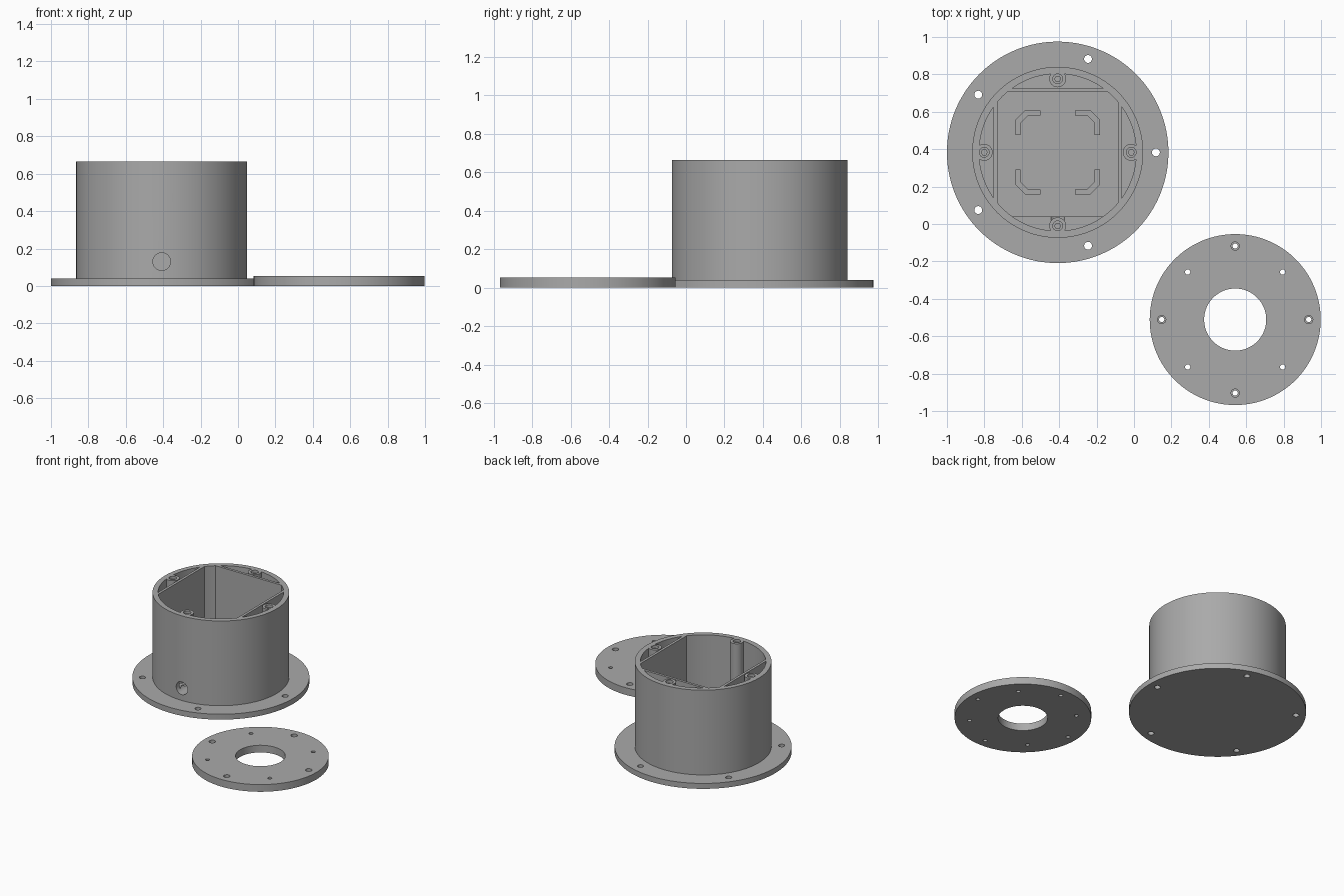
import bpy, bmesh, math

if "Cube" in bpy.data.objects:
    bpy.data.objects.remove(bpy.data.objects["Cube"])

grey = bpy.data.materials.new("plain grey")
grey.diffuse_color = (0.40, 0.40, 0.40, 1)
grey.use_nodes = True
grey.node_tree.nodes["Principled BSDF"].inputs["Base Color"].default_value = grey.diffuse_color

CX, CY = -0.408, 0.383      # housing centre
LX, LY = 0.541, -0.511      # cover centre
H = 0.665                   # housing height
FLOOR = 0.04
POST = 0.393                # screw circle radius


def finish(bm, name):
    bmesh.ops.recalc_face_normals(bm, faces=bm.faces)
    me = bpy.data.meshes.new(name)
    bm.to_mesh(me)
    bm.free()
    me.materials.append(grey)
    ob = bpy.data.objects.new(name, me)
    bpy.context.collection.objects.link(ob)
    return ob


def prism(name, pts, z0, z1):
    bm = bmesh.new()
    face = bm.faces.new([bm.verts.new((x, y, z0)) for x, y in pts])
    ext = bmesh.ops.extrude_face_region(bm, geom=[face])
    top = [v for v in ext["geom"] if isinstance(v, bmesh.types.BMVert)]
    bmesh.ops.translate(bm, verts=top, vec=(0, 0, z1 - z0))
    return finish(bm, name)


def disc(name, x, y, r, z0, z1, n=32):
    pts = [(x + r * math.cos(2 * math.pi * i / n), y + r * math.sin(2 * math.pi * i / n))
           for i in range(n)]
    return prism(name, pts, z0, z1)


def box(name, x0, x1, y0, y1, z0, z1):
    return prism(name, [(x0, y0), (x1, y0), (x1, y1), (x0, y1)], z0, z1)


def combine(target, tool, op):
    m = target.modifiers.new("cut", 'BOOLEAN')
    m.operation, m.solver, m.object = op, 'EXACT', tool
    bpy.context.view_layer.objects.active = target
    bpy.ops.object.modifier_apply(modifier=m.name)
    bpy.data.objects.remove(tool)


def cut(target, tool):
    combine(target, tool, 'DIFFERENCE')


def ring(cx, cy, r, n, start=0):
    return [(cx + r * math.cos(start + 2 * math.pi * i / n),
             cy + r * math.sin(start + 2 * math.pi * i / n)) for i in range(n)]


# Inside space of the housing: round bore less dividing walls, ledge and screw posts
cavity = disc("cavity", CX, CY, 0.42, FLOOR, H + 0.1, 128)
for s in (-1, 1):
    xs = sorted((CX + s * 0.323, CX + s * 0.342))
    cut(cavity, box("side_wall", xs[0], xs[1], CY - 0.5, CY + 0.5, 0, 1))
cut(cavity, box("back_wall", CX - 0.5, CX + 0.5, CY + 0.323, CY + 0.342, 0, 1))
cut(cavity, box("front_ledge", CX - 0.323, CX + 0.323, CY - 0.5, CY - 0.342, 0, 0.10))
for x, y in ring(CX, CY, POST, 4):
    cut(cavity, disc("post", x, y, 0.045, 0, 1))

# Housing with mounting flange
housing = disc("housing", CX, CY, 0.457, 0, H, 128)
combine(housing, disc("flange", CX, CY, 0.592, 0, FLOOR, 128), 'UNION')
cut(housing, cavity)
for x, y in ring(CX, CY, 0.525, 5):
    cut(housing, disc("flange_hole", x, y, 0.021, -0.1, 0.1))
for x, y in ring(CX, CY, POST, 4):
    cut(housing, disc("screw_recess", x, y, 0.026, H - 0.02, H + 0.1))
    cut(housing, disc("screw_hole", x, y, 0.016, H - 0.25, H + 0.1, 6))

# Cable hole through the front
cable = disc("cable_hole", 0, 0, 0.047, -0.09, 0.09, 48)
cable.rotation_euler = (math.pi / 2, 0, 0)
cable.location = (CX, CY - 0.42, 0.13)
bpy.context.view_layer.update()
cut(housing, cable)

# Corner brackets on the floor
for i, (sx, sy) in enumerate([(1, 1), (-1, 1), (-1, -1), (1, -1)]):
    shape = [(0.225, 0.092), (0.225, 0.175), (0.175, 0.225), (0.092, 0.225),
             (0.092, 0.198), (0.157, 0.198), (0.198, 0.157), (0.198, 0.092)]
    prism(f"floor_bracket_{i + 1}", [(CX + sx * x, CY + sy * y) for x, y in shape],
          FLOOR, FLOOR + 0.04)

# Loose round cover with a large centre opening
cover = disc("cover", LX, LY, 0.457, 0, 0.053, 128)
cut(cover, disc("centre_opening", LX, LY, 0.166, -0.1, 0.2, 96))
for x, y in ring(LX, LY, POST, 4):
    cut(cover, disc("cover_hole", x, y, 0.014, -0.1, 0.2, 24))
    cut(cover, disc("cover_recess", x, y, 0.022, 0.027, 0.2, 24))
for x, y in ring(LX, LY, 0.359, 4, math.pi / 4):
    cut(cover, disc("small_hole", x, y, 0.014, -0.1, 0.2, 24))

# Smooth round sides, sharp edges
for ob in (housing, cover):
    bpy.ops.object.select_all(action='DESELECT')
    ob.select_set(True)
    bpy.context.view_layer.objects.active = ob
    bpy.ops.object.shade_smooth_by_angle(angle=math.radians(30))
